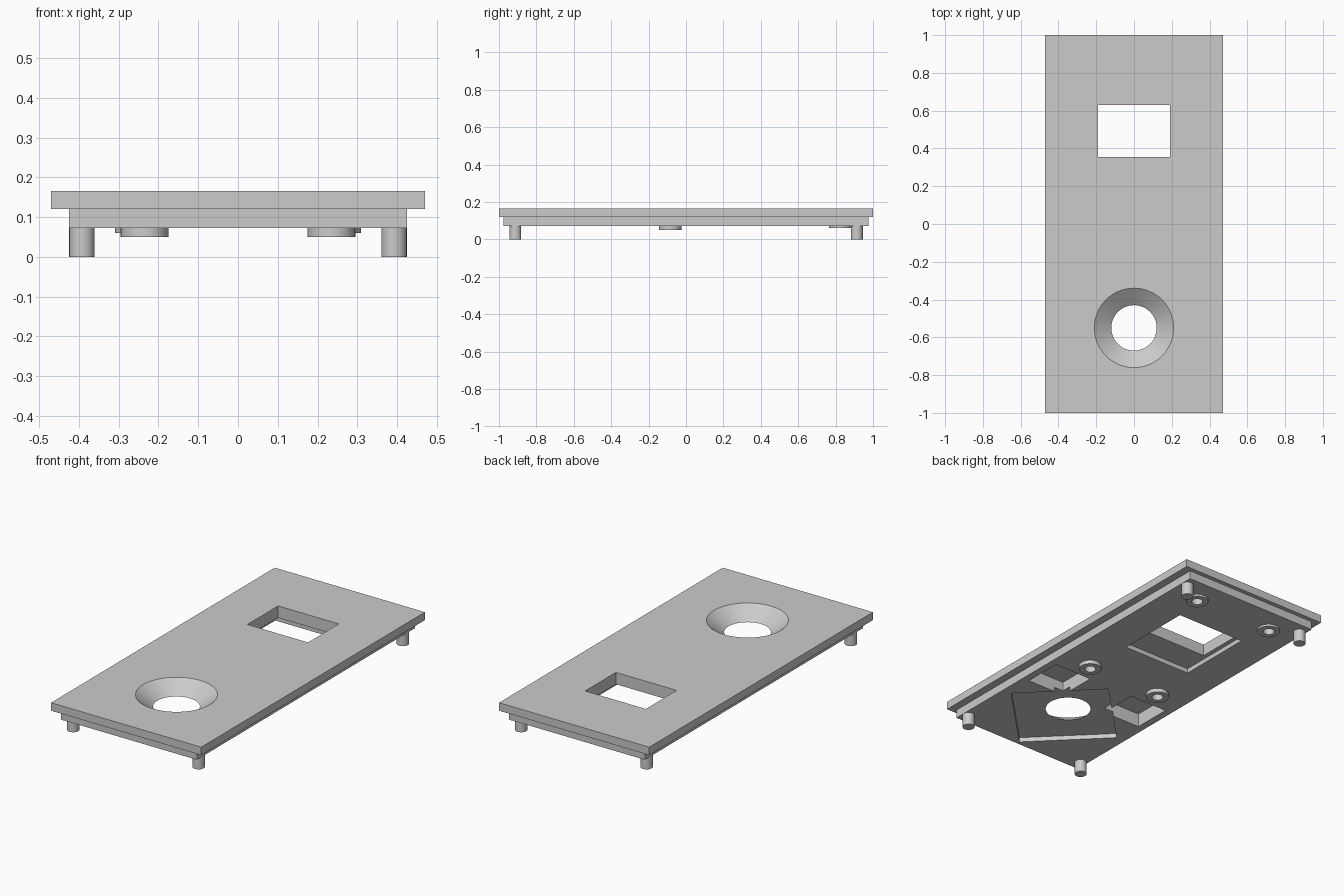
import bpy, bmesh, math
from mathutils import Matrix

old = bpy.data.objects.get("Cube")
if old:
    bpy.data.objects.remove(old, do_unlink=True)

grey = bpy.data.materials.new("light grey")
grey.use_nodes = True
colour = (0.6, 0.6, 0.6, 1)
grey.diffuse_color = colour
grey.node_tree.nodes["Principled BSDF"].inputs["Base Color"].default_value = colour


def finish(name, bm):
    mesh = bpy.data.meshes.new(name)
    bm.to_mesh(mesh)
    bm.free()
    mesh.materials.append(grey)
    obj = bpy.data.objects.new(name, mesh)
    bpy.context.collection.objects.link(obj)
    return obj


def box(name, x, y, z, turn=0):
    """Box from (min, max) ranges, optionally turned about its own centre."""
    bm = bmesh.new()
    bmesh.ops.create_cube(bm, size=1)
    size = [r[1] - r[0] for r in (x, y, z)]
    mid = [(r[0] + r[1]) / 2 for r in (x, y, z)]
    bm.transform(Matrix.Translation(mid) @ Matrix.Rotation(turn, 4, "Z")
                 @ Matrix.Diagonal((*size, 1)))
    return finish(name, bm)


def cone(name, x, y, z, r_low, r_high, sides=48):
    bm = bmesh.new()
    bmesh.ops.create_cone(bm, cap_ends=True, segments=sides, radius1=r_low,
                          radius2=r_high, depth=z[1] - z[0])
    bm.transform(Matrix.Translation((x, y, (z[0] + z[1]) / 2)))
    return finish(name, bm)


def combine(obj, tools, operation):
    """Bake booleans into the object and remove the tools."""
    for tool in tools:
        mod = obj.modifiers.new("cut", "BOOLEAN")
        mod.operation, mod.solver, mod.object = operation, "EXACT", tool
        tool.hide_render = True
    bpy.context.view_layer.update()
    graph = bpy.context.evaluated_depsgraph_get()
    mesh = bpy.data.meshes.new_from_object(obj.evaluated_get(graph))
    obj.modifiers.clear()
    obj.data = mesh
    for tool in tools:
        bpy.data.objects.remove(tool, do_unlink=True)


def smooth(obj):
    bpy.ops.object.select_all(action="DESELECT")
    obj.select_set(True)
    bpy.context.view_layer.objects.active = obj
    bpy.ops.object.shade_smooth_by_angle(angle=math.radians(30))


BASE = 0.072    # underside of the lip
STEP = 0.098    # floor of the shallow recesses
TOP = 0.165

# Cover plate with a narrower lip below
plate = box("cover_plate", (-0.47, 0.47), (-1, 1), (0.12, TOP))
lip = box("lip", (-0.425, 0.425), (-0.975, 0.975), (BASE, 0.13))
combine(plate, [lip], "UNION")

# Window, its recess, the funnel hole and its diamond recess
half = 0.37 / math.sqrt(2)
cutters = [
    box("window_cut", (-0.19, 0.19), (0.355, 0.63), (0, 0.3)),
    box("window_recess_cut", (-0.215, 0.215), (0.19, 0.64), (0, STEP)),
    box("diamond_recess_cut", (-half, half), (-0.585 - half, -0.585 + half),
        (0, STEP), math.pi / 4),
]
slope = (0.21 - 0.12) / (TOP - STEP)
cutters.append(cone("funnel_cut", 0, -0.55, (STEP - 0.03, TOP + 0.03),
                    0.12 - slope * 0.03, 0.21 + slope * 0.03, 96))

# Deep pockets and blind screw holes on both sides
bosses = [("front", 0.235, -0.085, 0.05), ("back", 0.25, 0.825, 0.06)]
for s in (-1, 1):
    xs = sorted((s * 0.145, s * 0.383))
    cutters.append(box("pocket_cut", xs, (-0.42, -0.195), (0, 0.15)))
    for _, x, y, z in bosses:
        cutters.append(cone("screw_cut", s * x, y, (0, 0.125), 0.03, 0.03, 32))
combine(plate, cutters, "DIFFERENCE")
smooth(plate)

# Corner feet and ring bosses
for side, s in (("right", -1), ("left", 1)):
    for end, y in (("front", -0.913), ("back", 0.913)):
        smooth(cone(f"{end}_{side}_foot", s * 0.3925, y, (0, BASE),
                    0.032, 0.032, 32))
    for end, x, y, z in bosses:
        ring = cone(f"{end}_{side}_boss", s * x, y, (z, BASE), 0.06, 0.06)
        hole = cone("ring_cut", s * x, y, (0, 0.2), 0.03, 0.03, 32)
        combine(ring, [hole], "DIFFERENCE")
        smooth(ring)
